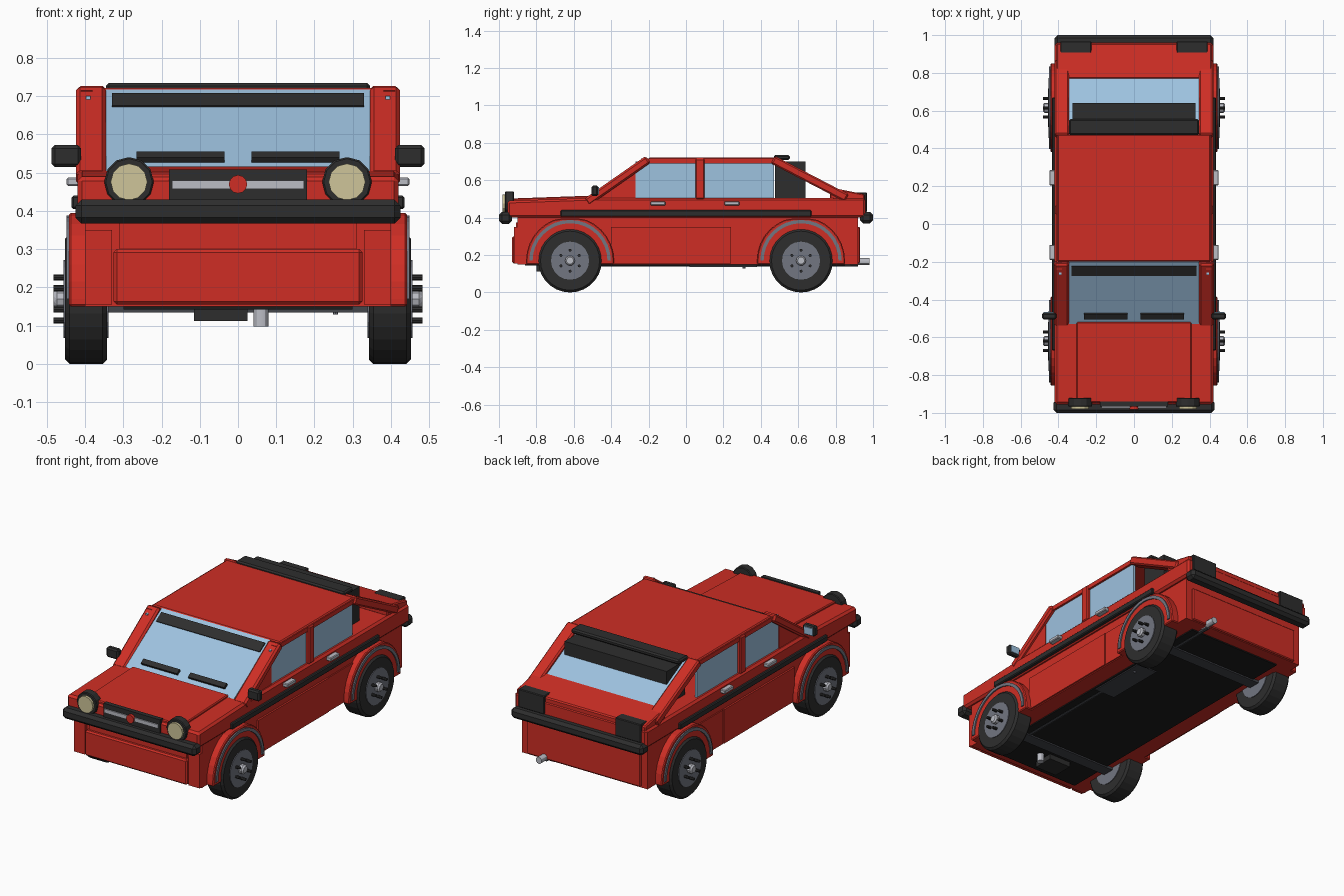
import bpy, bmesh
from math import pi, sin, cos
from mathutils import Matrix, Vector

if "Cube" in bpy.data.objects:
    bpy.data.objects.remove(bpy.data.objects["Cube"], do_unlink=True)


def material(name, r, g, b):
    m = bpy.data.materials.new(name)
    m.use_nodes = True
    m.diffuse_color = (r, g, b, 1)
    m.node_tree.nodes["Principled BSDF"].inputs["Base Color"].default_value = (r, g, b, 1)
    return m


RED = material("red paint", 0.62, 0.027, 0.018)
GLASS = material("pale blue glass", 0.34, 0.54, 0.74)
BLACK = material("black plastic", 0.027, 0.027, 0.027)
GREY = material("steel grey", 0.17, 0.18, 0.22)
SILVER = material("silver metal", 0.5, 0.51, 0.56)
CREAM = material("cream lamp", 0.62, 0.56, 0.32)
DARK = material("dark underside", 0.012, 0.012, 0.012)
AXLE = material("dark grey metal", 0.055, 0.058, 0.068)


def finish(name, bm, mat, mirror=False, bevel=0.0, smooth=False):
    """Turn a bmesh into an object, optionally mirrored in x and bevelled."""
    bmesh.ops.recalc_face_normals(bm, faces=bm.faces)
    me = bpy.data.meshes.new(name)
    bm.to_mesh(me)
    bm.free()
    me.materials.append(mat)
    ob = bpy.data.objects.new(name, me)
    bpy.context.collection.objects.link(ob)
    if bevel:
        mod = ob.modifiers.new("bevel", 'BEVEL')
        mod.width, mod.segments, mod.limit_method = bevel, 1, 'ANGLE'
    if mirror:
        ob.modifiers.new("mirror", 'MIRROR').use_clip = False
    if smooth:
        bpy.ops.object.select_all(action='DESELECT')
        ob.select_set(True)
        bpy.context.view_layer.objects.active = ob
        bpy.ops.object.shade_smooth_by_angle()
    return ob


def box(name, x, y, z, mat, mirror=False, bevel=0.0):
    return prism(name, [(y[0], z[0]), (y[1], z[0]), (y[1], z[1]), (y[0], z[1])], x, mat, mirror, bevel)


def prism(name, yz, x, mat, mirror=False, bevel=0.0):
    """Extrude a side profile (y, z) from x[0] to x[1]."""
    bm = bmesh.new()
    face = bm.faces.new([bm.verts.new((x[0], y, z)) for y, z in yz])
    ext = bmesh.ops.extrude_face_region(bm, geom=[face])["geom"]
    bmesh.ops.translate(bm, vec=(x[1] - x[0], 0, 0), verts=[v for v in ext if isinstance(v, bmesh.types.BMVert)])
    return finish(name, bm, mat, mirror, bevel)


def rod(name, a, b, r, mat, sides=12, mirror=False, bevel=0.0, smooth=False):
    """Cylinder between two points."""
    a, b = Vector(a), Vector(b)
    d = b - a
    rot = d.to_track_quat('Z', 'Y').to_matrix().to_4x4()
    bm = bmesh.new()
    bmesh.ops.create_cone(bm, cap_ends=True, segments=sides, radius1=r, radius2=r, depth=d.length,
                          matrix=Matrix.Translation((a + b) / 2) @ rot)
    return finish(name, bm, mat, mirror, bevel, smooth)


def slab(name, p, q, t, x, mat, mirror=False, bevel=0.0):
    """Sloping plate whose upper edge runs from p to q, with thickness t."""
    d = (Vector(q) - Vector(p)).normalized()
    n = Vector((d.y, -d.x)) * t
    return prism(name, [p, q, Vector(q) + n, Vector(p) + n], x, mat, mirror, bevel)


def arc(cy, r, n=16):
    return [(cy + r * cos(pi * i / n), 0.17 + r * sin(pi * i / n)) for i in range(n + 1)]


# Body shell
box("lower_body", (-0.40, 0.40), (-0.90, 0.92), (0.15, 0.40), RED)
box("front_apron", (-0.325, 0.325), (-0.93, -0.88), (0.155, 0.30), RED, bevel=0.008)
box("front_apron_upper", (-0.31, 0.31), (-0.91, -0.88), (0.30, 0.375), RED)
box("front_apron_side", (0.33, 0.40), (-0.92, -0.86), (0.155, 0.35), RED, True)
box("rear_apron", (-0.36, 0.36), (0.90, 0.93), (0.155, 0.35), RED, bevel=0.005)
prism("upper_body", [(-0.955, 0.40), (0.96, 0.40), (0.96, 0.505), (-0.52, 0.505), (-0.955, 0.49)],
      (-0.42, 0.42), RED, bevel=0.012)
prism("hood", [(-0.945, 0.47), (-0.52, 0.49), (-0.52, 0.517), (-0.945, 0.502)], (-0.305, 0.305), RED, bevel=0.005)
prism("rear_deck", [(0.77, 0.50), (0.77, 0.562), (0.955, 0.525), (0.955, 0.48)], (-0.41, 0.41), RED, bevel=0.006)
box("door_panel", (0.39, 0.41), (-0.40, 0.24), (0.155, 0.35), RED, True)
box("rear_door_panel", (0.39, 0.407), (0.245, 0.54), (0.155, 0.35), RED, True)
box("side_trim", (0.41, 0.435), (-0.67, 0.67), (0.405, 0.44), BLACK, True, 0.005)

# Cabin
box("roof", (-0.405, 0.405), (-0.20, 0.475), (0.695, 0.722), RED, bevel=0.006)
slab("front_pillar", (-0.545, 0.50), (-0.215, 0.73), 0.045, (0.345, 0.423), RED, True, 0.01)
prism("front_quarter_panel", [(-0.49, 0.49), (-0.27, 0.49), (-0.27, 0.67)], (0.385, 0.402), RED, True)
slab("windshield", (-0.53, 0.505), (-0.20, 0.718), 0.02, (-0.345, 0.345), GLASS)
slab("sun_strip", (-0.275, 0.676), (-0.225, 0.709), 0.012, (-0.33, 0.33), BLACK)
slab("rear_pillar", (0.475, 0.73), (0.87, 0.525), 0.045, (0.345, 0.42), RED, True, 0.008)
slab("rear_glass", (0.475, 0.71), (0.785, 0.55), 0.02, (-0.35, 0.35), GLASS)
box("side_window", (0.385, 0.398), (-0.27, 0.47), (0.50, 0.70), GLASS, True)
box("middle_pillar", (0.38, 0.417), (0.05, 0.10), (0.50, 0.715), RED, True, 0.006)
box("roof_rail", (0.38, 0.41), (-0.24, 0.475), (0.69, 0.715), RED, True)
box("rear_louver_box", (-0.325, 0.325), (0.475, 0.64), (0.50, 0.70), BLACK)
box("roof_spoiler", (-0.345, 0.345), (0.47, 0.555), (0.708, 0.735), BLACK, bevel=0.008)
for s in (-1, 1):
    x = sorted((s * 0.035, s * 0.265))
    slab("wiper_arm", (-0.505, 0.54), (-0.48, 0.556), 0.015, x, BLACK)

# Mirrors and handles
box("side_mirror", (0.41, 0.487), (-0.505, -0.47), (0.515, 0.572), BLACK, True, 0.008)
box("mirror_glass", (0.425, 0.479), (-0.472, -0.465), (0.523, 0.564), GLASS, True)
for y in (-0.15, 0.245):
    box("door_handle", (0.41, 0.448), (y - 0.04, y + 0.04), (0.465, 0.487), SILVER, True, 0.004)

# Front and rear trim
box("front_bumper", (-0.425, 0.425), (-1.0, -0.93), (0.367, 0.43), BLACK, bevel=0.016)
box("rear_bumper", (-0.42, 0.42), (0.93, 1.0), (0.37, 0.43), BLACK, bevel=0.016)
box("grille", (-0.18, 0.18), (-0.966, -0.94), (0.43, 0.508), BLACK)
box("grille_bar", (-0.172, 0.172), (-0.973, -0.96), (0.458, 0.48), SILVER)
rod("grille_badge", (0, -0.96, 0.47), (0, -0.982, 0.47), 0.024, RED, 12)
rod("headlight_housing", (0.285, -0.92, 0.476), (0.285, -0.967, 0.476), 0.065, BLACK, 12, True, 0.004)
rod("headlight_lens", (0.285, -0.95, 0.476), (0.285, -0.98, 0.476), 0.048, CREAM, 12, True)
box("tail_light", (0.225, 0.39), (0.905, 0.967), (0.43, 0.535), BLACK, True, 0.004)

# Wheels and arches
for cy in (-0.62, 0.615):
    prism("wheel_arch", [(y, min(z, 0.395)) for y, z in arc(cy, 0.235)] + [(cy - 0.235, 0.15), (cy + 0.235, 0.15)],
          (0.36, 0.442), RED, True, 0.005)
    prism("arch_trim", arc(cy, 0.218) + arc(cy, 0.2)[::-1], (0.42, 0.449), GREY, True)
    rod("tyre", (0.342, cy, 0.17), (0.452, cy, 0.17), 0.17, BLACK, 28, True, 0.012)
    rod("wheel_rim", (0.338, cy, 0.17), (0.456, cy, 0.17), 0.102, GREY, 20, True)
    rod("wheel_hub", (0.44, cy, 0.17), (0.482, cy, 0.17), 0.028, SILVER, 10, True, 0.01)
    for i in range(6):
        a = pi / 2 + i * pi / 3
        y, z = cy + 0.056 * cos(a), 0.17 + 0.056 * sin(a)
        rod("wheel_bolt", (0.44, y, z), (0.483, y, z), 0.008, BLACK, 8, True)
    box("axle_beam", (-0.36, 0.36), (cy - 0.035, cy + 0.035), (0.135, 0.16), AXLE)

# Underside
box("floor_plate", (-0.30, 0.30), (-0.86, 0.85), (0.143, 0.16), DARK)
box("oil_sump", (-0.115, 0.025), (-0.80, -0.68), (0.113, 0.15), BLACK)
rod("sump_filter", (0.06, -0.72, 0.098), (0.06, -0.72, 0.15), 0.02, SILVER, 12, smooth=True)
rod("exhaust_pipe", (0.245, -0.62, 0.15), (0.245, 0.92, 0.15), 0.012, AXLE, 8)
box("muffler", (0.16, 0.29), (0.02, 0.38), (0.137, 0.155), AXLE)
rod("exhaust_hanger", (0.255, 0.31, 0.129), (0.255, 0.31, 0.15), 0.007, GREY, 8)
rod("tailpipe", (0.25, 0.88, 0.165), (0.25, 0.98, 0.165), 0.019, SILVER, 12, smooth=True)
